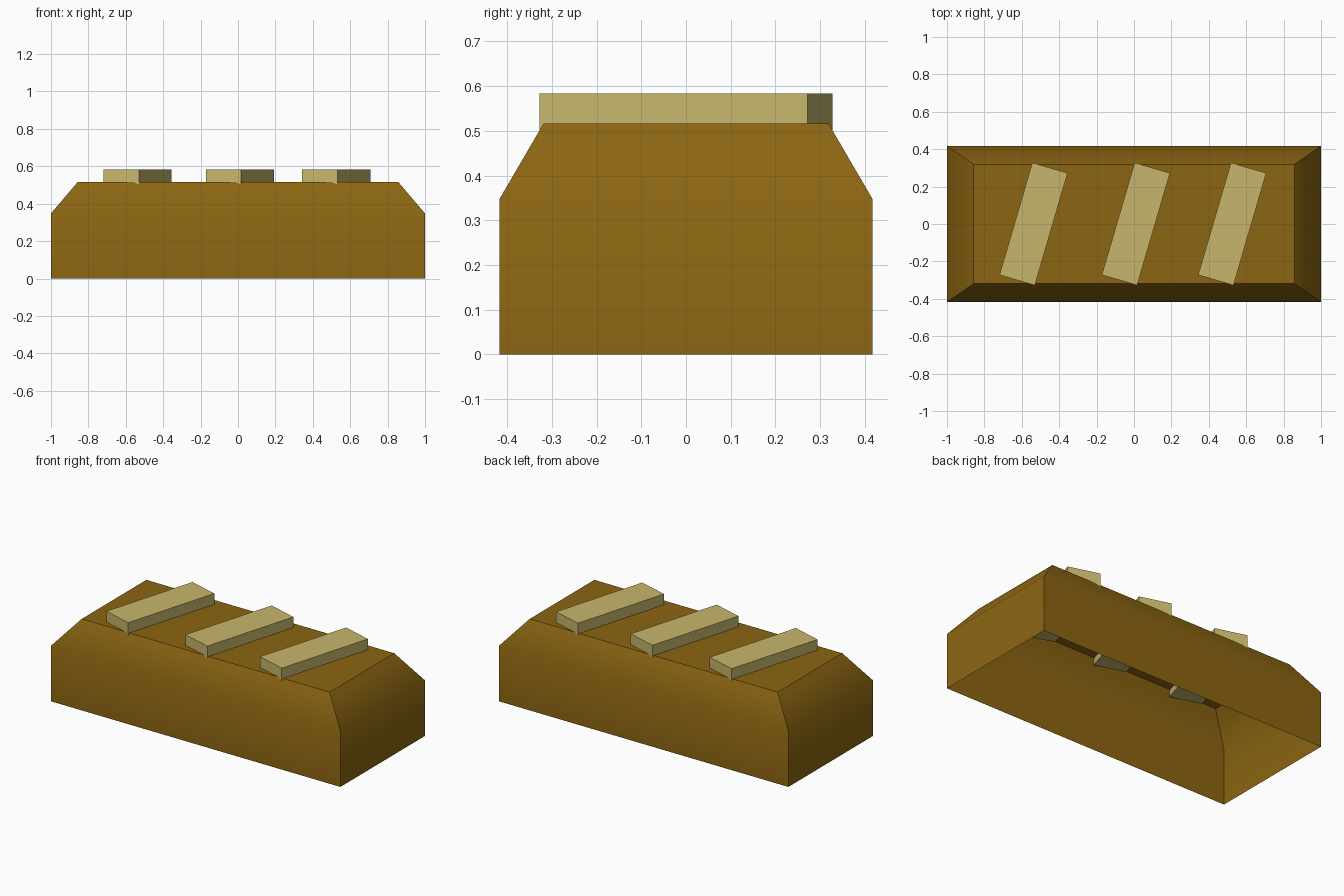
import bpy, bmesh, math

if "Cube" in bpy.data.objects:
    bpy.data.objects.remove(bpy.data.objects["Cube"])


def material(name, rgb):
    m = bpy.data.materials.new(name)
    m.diffuse_color = (*rgb, 1)
    m.use_nodes = True
    m.node_tree.nodes["Principled BSDF"].inputs["Base Color"].default_value = m.diffuse_color
    return m


def add_object(name, bm, mat):
    bmesh.ops.recalc_face_normals(bm, faces=bm.faces)
    mesh = bpy.data.meshes.new(name)
    bm.to_mesh(mesh)
    bm.free()
    mesh.materials.append(mat)
    obj = bpy.data.objects.new(name, mesh)
    bpy.context.collection.objects.link(obj)
    return obj


brown = material("caramel brown", (0.26, 0.13, 0.006))
cream = material("pale cream", (0.57, 0.47, 0.15))

# Body: open-bottomed shell of stacked rectangles, closed on top
bm = bmesh.new()
rings = []
for hx, hy, z in [(1.0, 0.417, 0.0), (1.0, 0.417, 0.348), (0.857, 0.319, 0.516)]:
    rings.append([bm.verts.new((sx * hx, sy * hy, z))
                  for sx, sy in [(-1, -1), (1, -1), (1, 1), (-1, 1)]])
for low, high in zip(rings, rings[1:]):
    for i in range(4):
        j = (i + 1) % 4
        bm.faces.new((low[i], low[j], high[j], high[i]))
top = bm.faces.new(rings[-1])
bmesh.ops.recalc_face_normals(bm, faces=bm.faces)
if top.normal.z < 0:
    bmesh.ops.reverse_faces(bm, faces=bm.faces)
body = add_object("body", bm, brown)

# Soft shading where the walls turn into the sloped shoulders
bpy.context.view_layer.objects.active = body
body.select_set(True)
bpy.ops.object.shade_smooth_by_angle(angle=math.radians(45))
body.select_set(False)

# Slanted bars sunk into the top
bottom, height = 0.475, 0.108
for name, x in [("left_bar", -0.537), ("middle_bar", 0.01), ("right_bar", 0.525)]:
    bm = bmesh.new()
    bmesh.ops.create_cube(bm, size=1)
    bmesh.ops.scale(bm, vec=(0.197, 0.625, height), verts=bm.verts)
    bar = add_object(name, bm, cream)
    bar.location = (x, 0, bottom + height / 2)
    bar.rotation_euler.z = math.radians(-16.3)
